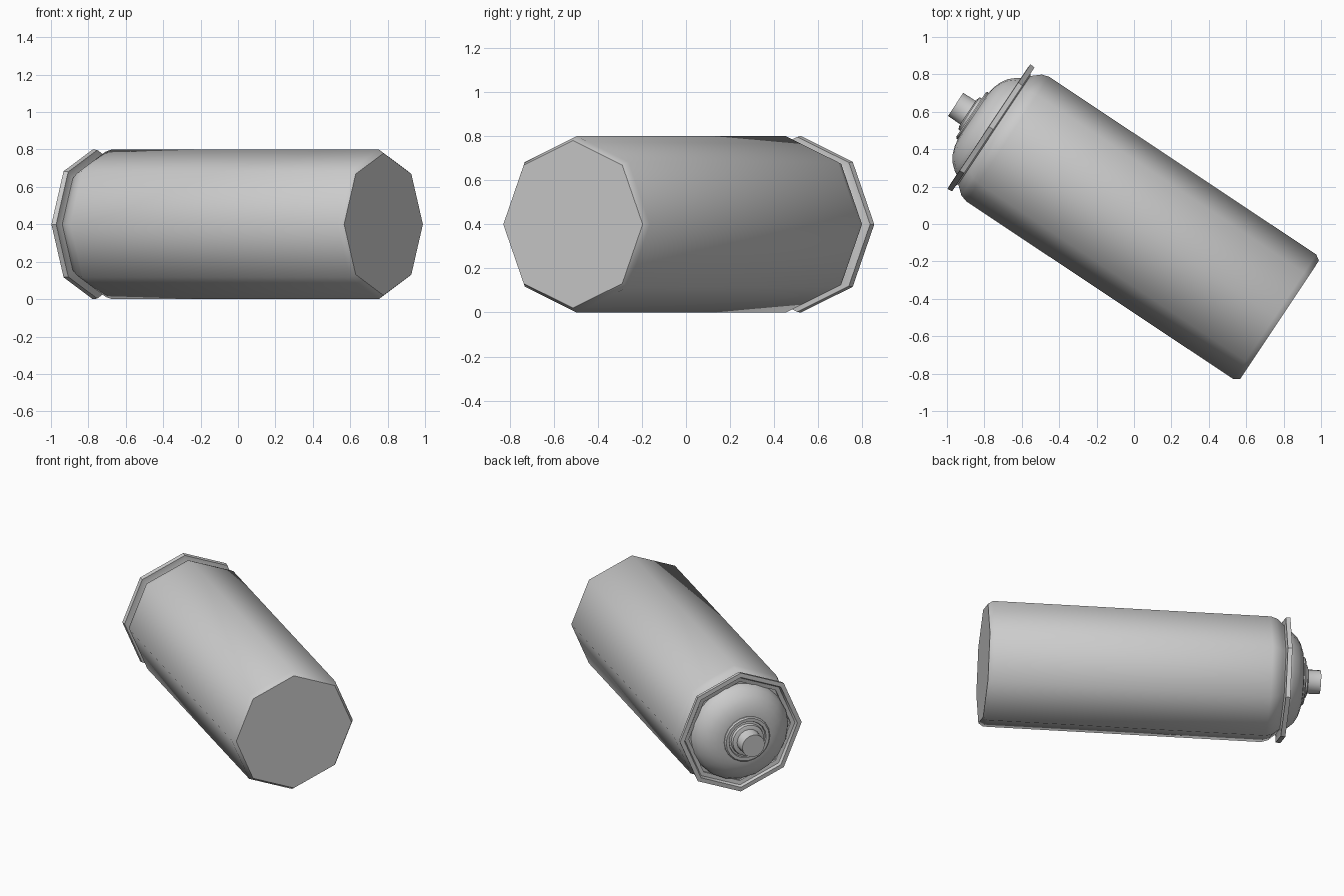
import bpy, bmesh, math
from mathutils import Matrix, Vector

if "Cube" in bpy.data.objects:
    bpy.data.objects.remove(bpy.data.objects["Cube"])

# The can lies on its side: s runs along the axis from base to nozzle
AXIS = Vector((-0.8325, 0.554, 0)).normalized()
SIDE = Vector((-AXIS.y, AXIS.x, 0)) * -1
UP = Vector((0, 0, 1))
BASE = Vector((0.778, -0.513, 0.4))
FRAME = Matrix((UP, SIDE, AXIS)).transposed().to_4x4()
FRAME.translation = BASE


def lathe(name, profile, sides, smooth=48, closed=False):
    """Revolve (radius, s) points; open profiles get flat end caps."""
    bm = bmesh.new()
    rings = []
    for r, s in profile:
        rings.append([bm.verts.new((r * math.cos(2 * math.pi * i / sides),
                                    r * math.sin(2 * math.pi * i / sides), s))
                      for i in range(sides)])
    pairs = list(zip(rings, rings[1:]))
    if closed:
        pairs.append((rings[-1], rings[0]))
    else:
        bm.faces.new(rings[0])
        bm.faces.new(rings[-1])
    for a, b in pairs:
        for i in range(sides):
            j = (i + 1) % sides
            bm.faces.new((a[i], a[j], b[j], b[i]))
    bmesh.ops.recalc_face_normals(bm, faces=bm.faces)
    mesh = bpy.data.meshes.new(name)
    bm.to_mesh(mesh)
    bm.free()
    ob = bpy.data.objects.new(name, mesh)
    bpy.context.collection.objects.link(ob)
    ob.matrix_world = FRAME
    bpy.ops.object.select_all(action='DESELECT')
    ob.select_set(True)
    bpy.context.view_layer.objects.active = ob
    bpy.ops.object.shade_smooth_by_angle(angle=math.radians(smooth))
    return ob


# Eight-sided can body with a bevelled base and a rounded shoulder
lathe("can_body", [(0.38, 0), (0.4, 0.03), (0.4, 1.745), (0.388, 1.785),
                   (0.362, 1.815), (0.345, 1.835)], 8)

# Crimped rim with a recessed inner lip
lathe("rim", [(0.335, 1.825), (0.36, 1.838), (0.397, 1.838), (0.401, 1.866),
              (0.372, 1.868), (0.362, 1.852), (0.335, 1.848)], 8, 40, True)

# Domed top
lathe("dome", [(0.318, 1.83), (0.314, 1.862), (0.298, 1.888), (0.268, 1.922),
               (0.23, 1.946), (0.19, 1.96), (0.15, 1.967)], 20, 50)

# Stepped valve cup
lathe("valve_cup", [(0.15, 1.955), (0.15, 1.974), (0.142, 1.982), (0.122, 1.982),
                    (0.118, 1.972), (0.106, 1.974), (0.102, 1.994), (0.085, 2.0)], 20, 35)

# Nozzle stem
lathe("nozzle", [(0.083, 1.985), (0.075, 2.005), (0.074, 2.08)], 16)
